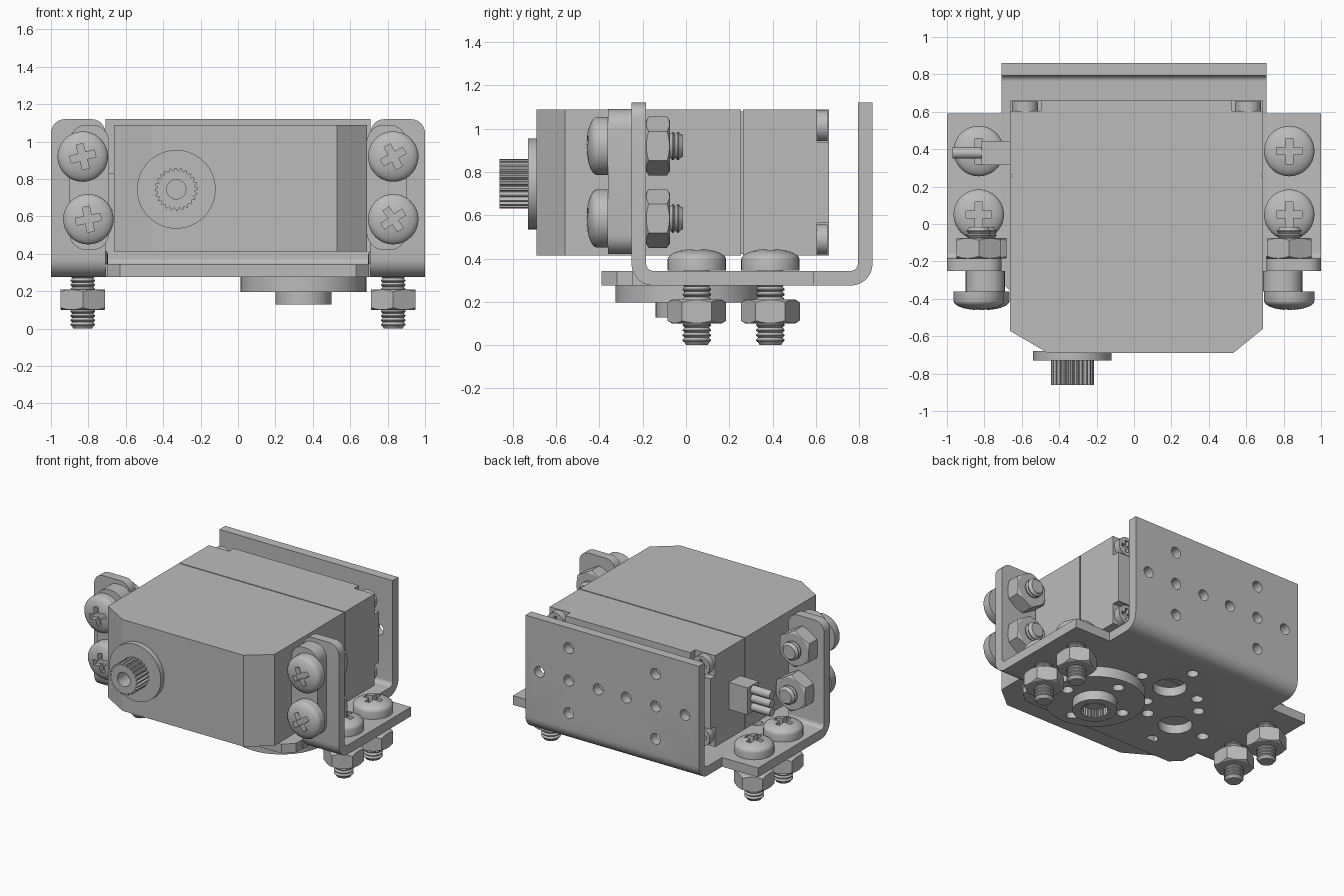
import bpy, bmesh
from math import pi, sin, cos
from mathutils import Matrix, Vector

if "Cube" in bpy.data.objects:
    bpy.data.objects.remove(bpy.data.objects["Cube"])

metal = bpy.data.materials.new("grey metal")
metal.use_nodes = True
GREY = (0.5, 0.5, 0.5, 1)
metal.diffuse_color = GREY
metal.node_tree.nodes["Principled BSDF"].inputs["Base Color"].default_value = GREY
parts = []


def make(name, bm):
    bmesh.ops.recalc_face_normals(bm, faces=bm.faces)
    mesh = bpy.data.meshes.new(name)
    bm.to_mesh(mesh)
    bm.free()
    mesh.materials.append(metal)
    obj = bpy.data.objects.new(name, mesh)
    bpy.context.collection.objects.link(obj)
    parts.append(obj)
    return obj


def prism(name, outline, lo, hi, axis="z"):
    """Extrude a 2D outline: axis z takes (x, y), x takes (y, z), y takes (x, z)."""
    place = {"z": lambda a, b, h: (a, b, h), "x": lambda a, b, h: (h, a, b),
             "y": lambda a, b, h: (a, h, b)}[axis]
    bm = bmesh.new()
    low = [bm.verts.new(place(a, b, lo)) for a, b in outline]
    high = [bm.verts.new(place(a, b, hi)) for a, b in outline]
    bm.faces.new(low)
    bm.faces.new(high)
    n = len(low)
    for i in range(n):
        j = (i + 1) % n
        bm.faces.new((low[i], low[j], high[j], high[i]))
    return make(name, bm)


def rect(x0, y0, x1, y1):
    return [(x0, y0), (x1, y0), (x1, y1), (x0, y1)]


def ring(a, b, r, n=32):
    return [(a + r * sin(2 * pi * i / n), b + r * cos(2 * pi * i / n)) for i in range(n)]


def spline(a, b, r, depth, teeth=24):
    n = teeth * 4
    radii = (r, r, r - depth, r - depth)
    return [(a + radii[i % 4] * cos(2 * pi * i / n), b + radii[i % 4] * sin(2 * pi * i / n))
            for i in range(n)]


def rounded(x0, z0, x1, z1, r, steps=6):
    pts = []
    for k, (cx, cz) in enumerate(rect(x0 + r, z0 + r, x1 - r, z1 - r)):
        for i in range(steps + 1):
            t = pi + k * pi / 2 + i * pi / 2 / steps
            pts.append((cx + r * cos(t), cz + r * sin(t)))
    return pts


def lathe(name, profile, steps=32):
    bm = bmesh.new()
    vs = [bm.verts.new((r, 0, z)) for r, z in profile]
    es = [bm.edges.new(p) for p in zip(vs, vs[1:])]
    bmesh.ops.spin(bm, geom=vs + es, cent=(0, 0, 0), axis=(0, 0, 1),
                   angle=2 * pi, steps=steps, use_merge=False)
    bmesh.ops.remove_doubles(bm, verts=bm.verts, dist=0.0002)
    return make(name, bm)


def cut(obj, cutters, operation="DIFFERENCE"):
    for c in cutters:
        mod = obj.modifiers.new("cut", "BOOLEAN")
        mod.operation, mod.object, mod.solver = operation, c, "EXACT"
    graph = bpy.context.evaluated_depsgraph_get()
    mesh = bpy.data.meshes.new_from_object(obj.evaluated_get(graph))
    obj.modifiers.clear()
    obj.data = mesh
    for c in cutters:
        parts.remove(c)
        bpy.data.objects.remove(c)


def cross_holes(a, b, arm=0.24):
    return [(a + arm, b), (a - arm, b), (a, b + arm), (a, b - arm)]


# Sheet metal bracket
T, R, Z0 = 0.068, 0.1, 0.275


def bent(wall, direction, end, top):
    arc = [i * pi / 16 for i in range(9)]
    pts = [(0, top)]
    pts += [(R - R * cos(t), Z0 + R - R * sin(t)) for t in arc]
    pts += [(end, Z0), (end, Z0 + T)]
    pts += [(R - (R - T) * cos(t), Z0 + R - (R - T) * sin(t)) for t in reversed(arc)]
    pts += [(T, top)]
    return [(wall + direction * u, z) for u, z in pts]


back = prism("bracket_back_and_base", bent(0.862, -1, 1.112, 1.12), -0.708, 0.708, "x")
holes = []
for x in (-0.355, 0.355):
    spots = cross_holes(x, 0.73) + [(x, 0.73)]
    holes += [prism("cutter", ring(a, b, 0.04, 20), 0.7, 1, "y") for a, b in spots]
holes += [prism("cutter", ring(a, b, 0.115), 0.2, 0.4) for a, b in ((0, 0.37), (-0.35, 0.01))]
small = cross_holes(0, 0.37) + cross_holes(-0.35, 0.01)
holes += [prism("cutter", ring(a, b, 0.04, 20), 0.2, 0.4) for a, b in small]
cut(back, holes)
prism("bracket_front_tongue", [(-0.7, -0.25), (-0.7, -0.32), (-0.63, -0.39), (0.63, -0.39),
                               (0.7, -0.32), (0.7, -0.25)], Z0, Z0 + T)

for side, word in ((-1, "right"), (1, "left")):
    tab = prism(word + "_bracket_tab", bent(-0.252, 1, 0.842, 1.12),
                side * 0.708, side * 1.0, "x")
    bm = bmesh.new()
    bm.from_mesh(tab.data)
    corners = [e for e in bm.edges if all(v.co.z > 1.11 for v in e.verts)
               and abs(e.verts[0].co.x - e.verts[1].co.x) < 0.01]
    bmesh.ops.bevel(bm, geom=corners, offset=0.075, segments=6, profile=0.5, affect="EDGES")
    bm.to_mesh(tab.data)
    bm.free()
    # Mounting ear between the tab and the screw heads
    xs = sorted((side * 0.69, side * 0.9))
    prism(word + "_mounting_ear", rounded(xs[0], 0.42, xs[1], 1.09, 0.09), -0.36, -0.252, "y")

# Servo case: chamfered front, thin seam, notched rear cover
L, RT, BOT, TOP = -0.662, 0.69, 0.413, 1.088
prism("servo_front_case", [(L, 0.255), (L, -0.572), (-0.46, -0.69), (0.53, -0.69),
                           (RT, -0.56), (RT, 0.255)], BOT, TOP)
prism("servo_seam", rect(L + 0.008, 0.25, RT - 0.008, 0.27), BOT + 0.008, TOP - 0.008)
cover = prism("servo_rear_cover", rect(L, 0.263, RT, 0.66), BOT, TOP)
notches = []
for x0, x1 in ((L - 0.05, L + 0.165), (RT - 0.165, RT + 0.05)):
    for z0, z1 in ((BOT - 0.05, BOT + 0.15), (TOP - 0.15, TOP + 0.05)):
        notches.append(prism("cutter", rect(x0, z0, x1, z1), 0.605, 0.75, "y"))
cut(cover, notches)
for x in (L + 0.08, RT - 0.08):
    for z in (BOT + 0.075, TOP - 0.075):
        head = prism("case_screw", ring(x, z, 0.07, 24), 0.6, 0.655, "y")
        cut(head, [prism("cutter", rect(x - a, z - b, x + a, z + b), 0.63, 0.7, "y")
                   for a, b in ((0.045, 0.012), (0.012, 0.045))])

# Output shaft
SX, SZ = -0.33, 0.745
prism("shaft_collar", ring(SX, SZ, 0.21, 48), -0.73, -0.68, "y")
shaft = prism("splined_shaft", spline(SX, SZ, 0.115, 0.014), -0.862, -0.72, "y")
cut(shaft, [prism("cutter", ring(SX, SZ, 0.052, 24), -0.9, -0.75, "y")])

# Round horn under the base with a splined socket
HX, HY = 0.35, 0.01
horn = prism("horn_disc", ring(HX, HY, 0.336, 64), 0.197, Z0 + 0.002)
cut(horn, [prism("cutter", ring(a, b, 0.04, 20), 0.1, 0.4) for a, b in cross_holes(HX, HY)])
hub = prism("horn_hub", ring(HX, HY, 0.15, 40), 0.128, 0.2)
cut(hub, [prism("cutter", spline(HX, HY, 0.1, 0.014), 0.1, 0.19)])

# Cable plug on the right side
prism("cable_plug", rect(-0.815, 0.315, L + 0.01, 0.445), 0.63, 0.83)
for i in (-1, 0, 1):
    prism("cable_wire", ring(0.38, 0.73 + i * 0.063, 0.031, 16), -0.97, -0.8, "x")

# Pan head bolt, threaded, with a cross recess
profile = [(0, 0.1)]
profile += [(0.135 * sin(t), 0.05 + 0.05 * cos(t)) for t in [i * pi / 14 for i in range(1, 8)]]
profile += [(0.135, 0.0), (0.058, 0.0)]
for i in range(14):
    z = -0.01 - i * 0.0235
    profile += [(0.066, z - 0.006), (0.066, z - 0.01), (0.056, z - 0.018)]
profile += [(0.05, -0.345), (0, -0.345)]
bolt = lathe("bolt", profile)
cut(bolt, [prism("cutter", rect(-a, -b, a, b), 0.055, 0.2)
           for a, b in ((0.068, 0.019), (0.019, 0.068))])

# Hex nut with chamfered corners
nut = prism("nut", ring(0, 0, 0.136, 6), -0.055, 0.055)
cut(nut, [lathe("cutter", [(0, 0.0551), (0.115, 0.0551), (0.14, 0.04), (0.14, -0.04),
                           (0.115, -0.0551), (0, -0.0551)], 48)], "INTERSECT")


def fasten(name, spot, turn, twist, nut_drop):
    place = Matrix.Translation(Vector(spot)) @ turn
    for kind, source, local in (("bolt", bolt, Matrix.Rotation(twist, 4, "Z")),
                                ("nut", nut, Matrix.Translation((0, 0, -nut_drop)))):
        obj = bpy.data.objects.new(name + "_" + kind, source.data)
        obj.matrix_world = place @ local
        bpy.context.collection.objects.link(obj)
        parts.append(obj)


face_front = Matrix.Rotation(pi / 2, 4, "X")
for x, z, twist in ((-0.83, 0.92, 0.25), (-0.8, 0.585, 0.2), (0.83, 0.92, 0.5), (0.83, 0.585, 0.6)):
    fasten("ear", (x, -0.36, z), face_front, twist, 0.23)
for x in (-0.83, 0.83):
    for y in (0.05, 0.39):
        fasten("base", (x, y, Z0 + T + 0.002), Matrix.Identity(4), 0, 0.19)
for source in (bolt, nut):
    parts.remove(source)
    bpy.data.objects.remove(source)

# Smooth round faces, keep sharp edges
bpy.ops.object.select_all(action="DESELECT")
for obj in parts:
    obj.select_set(True)
bpy.context.view_layer.objects.active = parts[0]
bpy.ops.object.shade_smooth_by_angle(angle=0.5)
